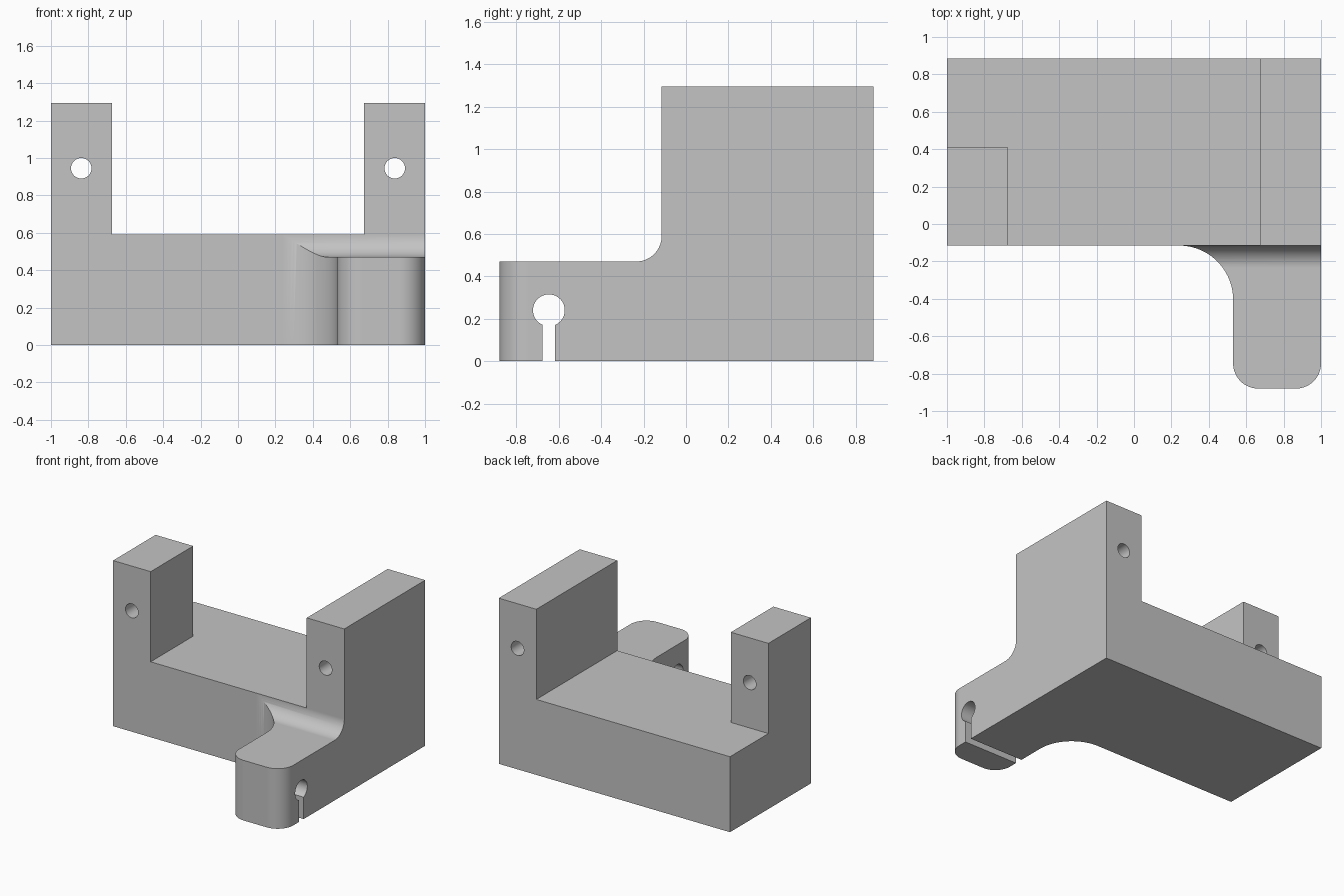
import bpy, bmesh, math
from mathutils import Vector

cube = bpy.data.objects.get("Cube")
if cube:
    bpy.data.objects.remove(cube, do_unlink=True)

grey = bpy.data.materials.new("plain grey")
grey.use_nodes = True
colour = (0.55, 0.55, 0.55, 1)
grey.diffuse_color = colour
grey.node_tree.nodes["Principled BSDF"].inputs["Base Color"].default_value = colour


def arc(cx, cy, r, start, end, steps=16):
    angles = [math.radians(start + (end - start) * i / steps) for i in range(steps + 1)]
    return [(cx + r * math.cos(a), cy + r * math.sin(a)) for a in angles]


def prism(name, outline, axis, low, high):
    """Extrude a closed 2D outline along an axis."""
    place = {"x": lambda u, v: Vector((low, u, v)),
             "y": lambda u, v: Vector((u, low, v)),
             "z": lambda u, v: Vector((u, v, low))}[axis]
    step = Vector([(high - low) * (axis == a) for a in "xyz"])
    bm = bmesh.new()
    face = bm.faces.new([bm.verts.new(place(u, v)) for u, v in outline])
    grown = bmesh.ops.extrude_face_region(bm, geom=[face], use_keep_orig=True)
    bmesh.ops.translate(bm, vec=step,
                        verts=[g for g in grown["geom"] if isinstance(g, bmesh.types.BMVert)])
    bmesh.ops.recalc_face_normals(bm, faces=bm.faces)
    mesh = bpy.data.meshes.new(name)
    bm.to_mesh(mesh)
    bm.free()
    mesh.materials.append(grey)
    obj = bpy.data.objects.new(name, mesh)
    bpy.context.collection.objects.link(obj)
    return obj


def apply(obj, modifier):
    bpy.context.view_layer.objects.active = obj
    bpy.ops.object.modifier_apply(modifier=modifier.name)


def cut(obj, cutter):
    mod = obj.modifiers.new("cut", "BOOLEAN")
    mod.operation, mod.solver, mod.object = "DIFFERENCE", "EXACT", cutter
    apply(obj, mod)
    bpy.data.objects.remove(cutter, do_unlink=True)


FRONT, BACK, NOSE = -0.115, 0.885, -0.88
SHELF, DECK, TOP = 0.47, 0.59, 1.295
POST, LUG = 0.675, 0.53
CORNER, SWEEP = 0.135, 0.29

# Block and lug in one plan outline, with rounded nose and swept root
plan = [(1, BACK), (-1, BACK), (-1, FRONT)]
plan += arc(LUG - SWEEP, FRONT - SWEEP, SWEEP, 90, 0, 24)
plan += arc(LUG + CORNER, NOSE + CORNER, CORNER, 180, 270)
plan += arc(1 - CORNER, NOSE + CORNER, CORNER, 270, 360)
bracket = prism("bracket", plan, "z", 0, TOP)

# Open the deck between the posts and behind the short post
cut(bracket, prism("deck_cutter", [(-POST, -0.3), (POST, -0.3), (POST, 1.1), (-1.1, 1.1),
                                   (-1.1, 0.41), (-POST, 0.41)], "z", DECK, 1.5))

# Lower the lug, leaving a fillet against the block
fillet = DECK - SHELF
shelf = [(-1, 1.5), (-1, SHELF)] + arc(FRONT - fillet, DECK, fillet, 270, 360) + [(FRONT, 1.5)]
cut(bracket, prism("shelf_cutter", shelf, "x", 0.1, 1.1))

# Bolt holes through the posts
for side in (-1, 1):
    hole = arc(side * 0.838, 0.945, 0.055, 0, 360, 40)[:-1]
    cut(bracket, prism("bolt_cutter", hole, "y", -0.3, 1.1))

# Keyhole slot through the lug
half = math.degrees(math.asin(0.03 / 0.075))
keyhole = arc(-0.647, 0.24, 0.075, -90 + half, 270 - half, 40)
keyhole += [(-0.677, -0.1), (-0.617, -0.1)]
cut(bracket, prism("keyhole_cutter", keyhole, "x", 0.3, 1.1))

# Smooth the curves and keep the flats flat
bpy.ops.object.select_all(action="DESELECT")
bracket.select_set(True)
bpy.context.view_layer.objects.active = bracket
bpy.ops.object.shade_smooth_by_angle(angle=math.radians(25))
weighted = bracket.modifiers.new("flat faces", "WEIGHTED_NORMAL")
weighted.keep_sharp = True
